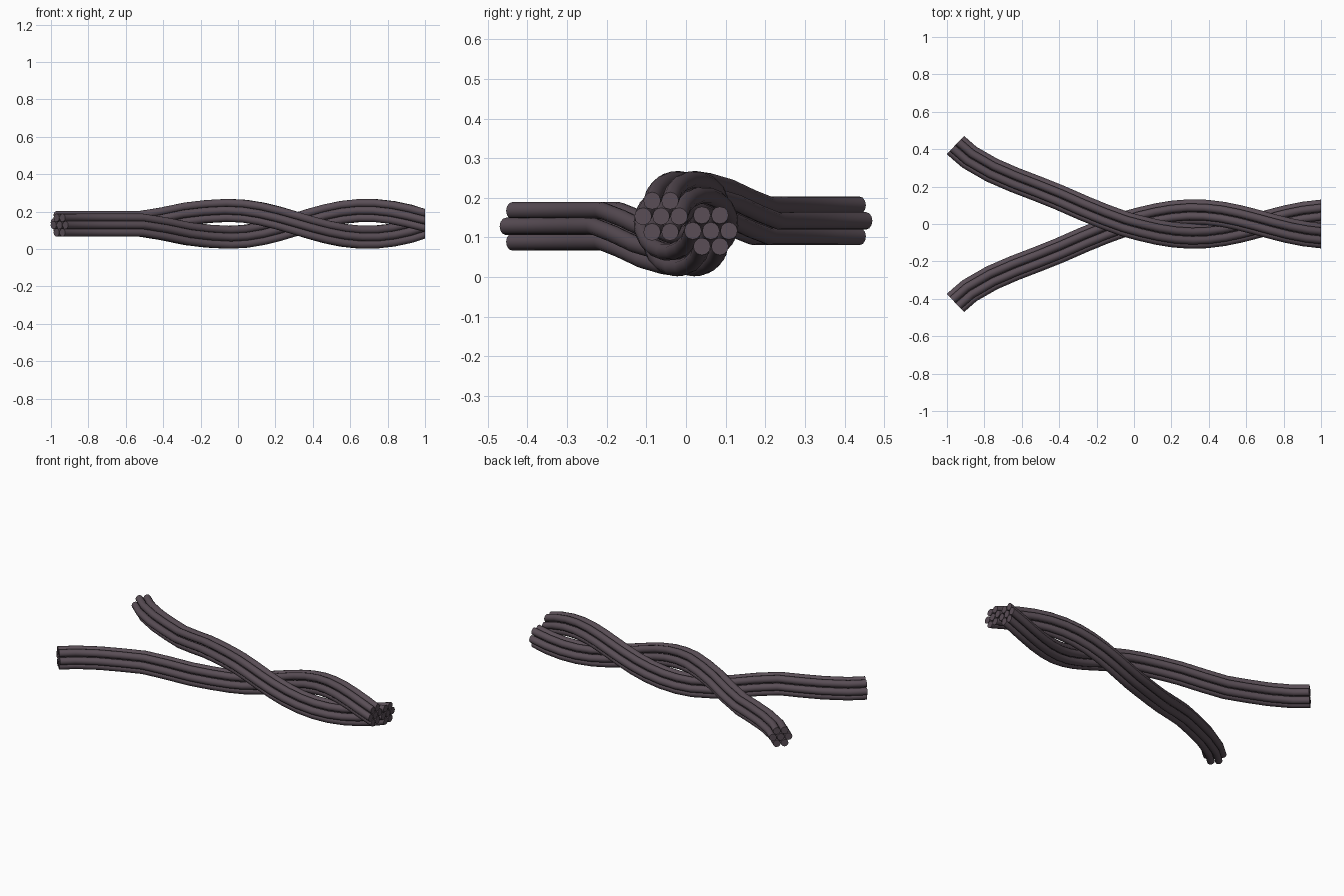
import bpy, bmesh, math
from mathutils import Vector

if "Cube" in bpy.data.objects:
    bpy.data.objects.remove(bpy.data.objects["Cube"])

MID_Z = 0.135          # height of the twist axis
R = 0.0218             # strand radius
D = 0.0455             # strand spacing inside a bundle
SIDES = 12

mat = bpy.data.materials.new("dark_fibre")
mat.diffuse_color = (0.1, 0.075, 0.092, 1)
mat.use_nodes = True
mat.node_tree.nodes["Principled BSDF"].inputs["Base Color"].default_value = mat.diffuse_color

# Centre path of one bundle: splayed lead-in, then helix (z relative to the axis)
path = [Vector(p) for p in [
    (-0.955, 0.422, 0.007), (-0.88, 0.357, 0.007), (-0.76, 0.288, 0.007),
    (-0.64, 0.236, 0.007), (-0.52, 0.190, 0.007), (-0.40, 0.142, 0.026),
    (-0.27, 0.085, 0.053), (-0.16, 0.040, 0.066)]]
STEPS = 12
for i in range(STEPS + 1):
    x = -0.05 + 1.05 * i / STEPS
    a = math.pi * (x + 0.05) / 0.74
    path.append(Vector((x, -0.065 * math.sin(a), 0.072 * math.cos(a))))


def frames(pts):
    """Point, sideways and upward axes along the path."""
    out = []
    for i, p in enumerate(pts):
        if i == len(pts) - 1:
            t = Vector((1, 0, 0))
        elif i == 0:
            t = Vector((1, -0.97 if p.y > 0 else 0.97, 0))
        else:
            t = pts[i + 1] - pts[i - 1]
        t.normalize()
        side = t.cross(Vector((0, 0, 1))).normalized()
        out.append((p, side, side.cross(t)))
    return out


def strand(name, frs, u, v):
    """Capped tube running parallel to the bundle centre."""
    bm = bmesh.new()
    rings = []
    for p, s, up in frs:
        ring = []
        for k in range(SIDES):
            a = 2 * math.pi * k / SIDES
            ring.append(bm.verts.new(
                p + s * (u + R * math.cos(a)) + up * (v + R * math.sin(a))))
        rings.append(ring)
    for r0, r1 in zip(rings, rings[1:]):
        for k in range(SIDES):
            n = (k + 1) % SIDES
            bm.faces.new((r0[k], r0[n], r1[n], r1[k]))
    bm.faces.new(rings[0])
    bm.faces.new(rings[-1])
    bmesh.ops.recalc_face_normals(bm, faces=bm.faces)
    me = bpy.data.meshes.new(name)
    bm.to_mesh(me)
    bm.free()
    me.materials.append(mat)
    ob = bpy.data.objects.new(name, me)
    bpy.context.collection.objects.link(ob)
    ob.location.z = MID_Z
    return ob


# Two bundles, each with a core strand and six around it
made = []
for label, sign in (("back_bundle", 1), ("front_bundle", -1)):
    frs = frames([Vector((p.x, sign * p.y, sign * p.z)) for p in path])
    made.append(strand(label + "_core", frs, 0, 0))
    for k in range(6):
        a = math.pi * k / 3
        made.append(strand(f"{label}_strand_{k + 1}", frs,
                           D * math.cos(a), D * math.sin(a)))

# Smooth tubes with crisp cut ends
bpy.ops.object.select_all(action='DESELECT')
for ob in made:
    ob.select_set(True)
bpy.context.view_layer.objects.active = made[0]
bpy.ops.object.shade_smooth_by_angle(angle=math.radians(50))
